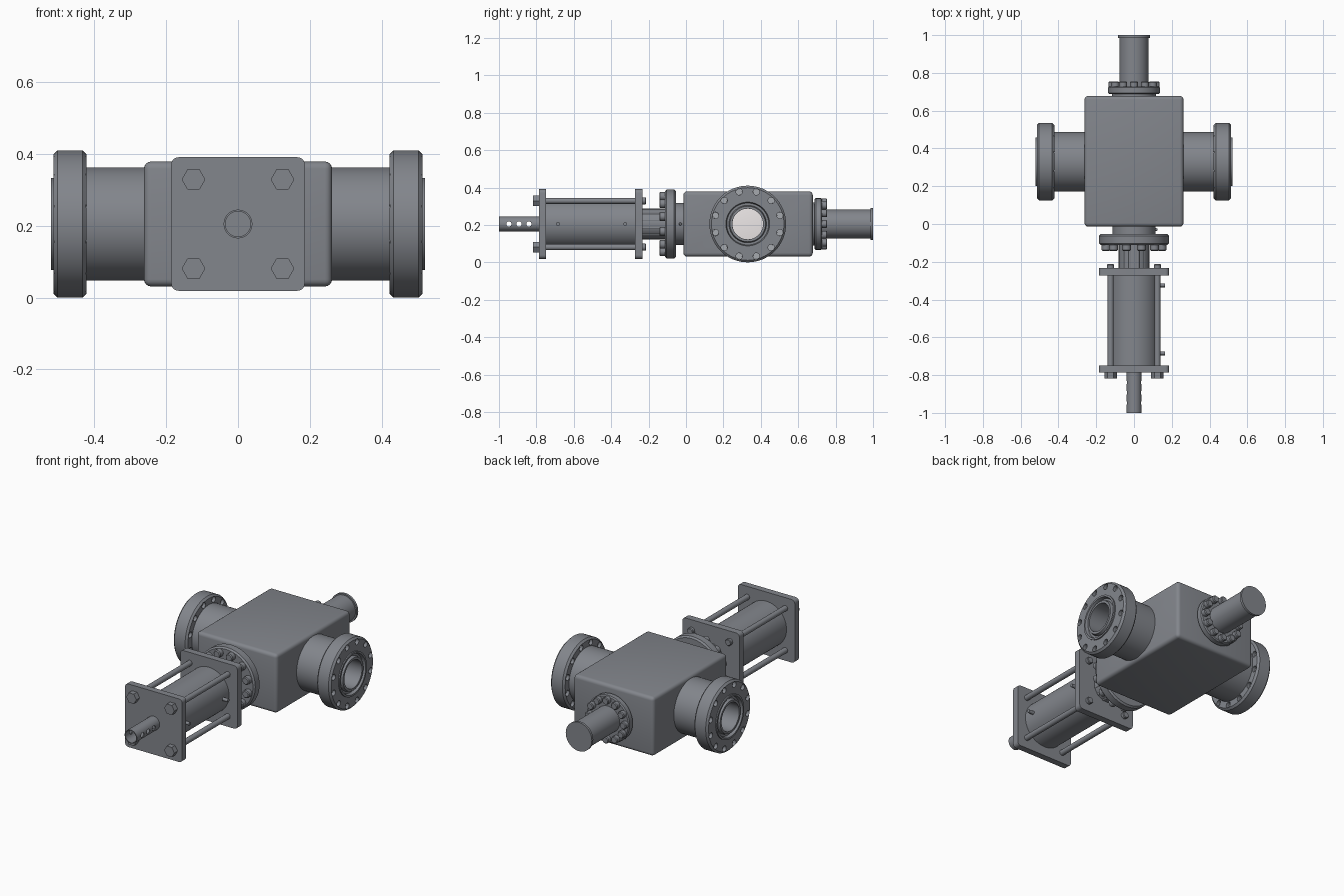
import bpy, bmesh
from math import pi, cos, sin

if "Cube" in bpy.data.objects:
    bpy.data.objects.remove(bpy.data.objects["Cube"])

C = 0.205    # height of the common axis
BY = 0.33    # y of the pipe run


def material(name, colour):
    mat = bpy.data.materials.new(name)
    mat.diffuse_color = (*colour, 1)
    mat.use_nodes = True
    mat.node_tree.nodes["Principled BSDF"].inputs["Base Color"].default_value = mat.diffuse_color
    return mat


STEEL = material("blue_grey_steel", (0.225, 0.237, 0.262))
LIGHT = material("light_metal", (0.85, 0.81, 0.81))
STUD = material("stud_metal", (0.38, 0.4, 0.43))


def finish(bm, name, mat=STEEL):
    bmesh.ops.recalc_face_normals(bm, faces=bm.faces)
    me = bpy.data.meshes.new(name)
    bm.to_mesh(me)
    bm.free()
    me.materials.append(mat)
    ob = bpy.data.objects.new(name, me)
    bpy.context.collection.objects.link(ob)
    bpy.ops.object.select_all(action='DESELECT')
    bpy.context.view_layer.objects.active = ob
    ob.select_set(True)
    bpy.ops.object.shade_smooth_by_angle(angle=0.6)
    return ob


def spin(bm, prof, axis='Y', centre=(0, 0, C), n=48, closed=False):
    """Revolve (radius, distance) points round the X or Y axis."""
    rings = []
    for r, t in prof:
        ring = []
        for i in range(n):
            a = 2 * pi * i / n
            p = (r * cos(a), t, r * sin(a)) if axis == 'Y' else (t, r * cos(a), r * sin(a))
            ring.append(bm.verts.new([p[k] + centre[k] for k in range(3)]))
        rings.append(ring)
    pairs = list(zip(rings, rings[1:]))
    if closed:
        pairs.append((rings[-1], rings[0]))
    else:
        bm.faces.new(rings[0])
        bm.faces.new(rings[-1])
    for p, q in pairs:
        for i in range(n):
            j = (i + 1) % n
            bm.faces.new((p[i], p[j], q[j], q[i]))


def lathe(name, prof, axis='Y', centre=(0, 0, C), n=48, closed=False):
    bm = bmesh.new()
    spin(bm, prof, axis, centre, n, closed)
    return finish(bm, name)


def copies(name, prof, centres, axis='Y', n=24, mat=STEEL):
    bm = bmesh.new()
    for c in centres:
        spin(bm, prof, axis, c, n)
    return finish(bm, name, mat)


def circle(r, count, a0):
    return [(r * cos(a0 + 2 * pi * i / count), 0, C + r * sin(a0 + 2 * pi * i / count))
            for i in range(count)]


def block(name, half, centre, bevel, only_y=False, mat=STEEL):
    """Box with rounded edges; only_y rounds just the edges running along y."""
    bm = bmesh.new()
    bmesh.ops.create_cube(bm, size=2)
    for v in bm.verts:
        v.co = [v.co[k] * half[k] + centre[k] for k in range(3)]
    edges = [e for e in bm.edges
             if not only_y or abs(e.verts[0].co.y - e.verts[1].co.y) > 1e-4]
    bmesh.ops.bevel(bm, geom=edges, offset=bevel, segments=4, profile=0.5, affect='EDGES')
    return finish(bm, name, mat)


def cut(ob, cutter):
    mod = ob.modifiers.new("cut", 'BOOLEAN')
    mod.operation = 'DIFFERENCE'
    mod.solver = 'EXACT'
    mod.object = cutter
    bpy.ops.object.select_all(action='DESELECT')
    bpy.context.view_layer.objects.active = ob
    ob.select_set(True)
    bpy.ops.object.modifier_apply(modifier=mod.name)
    bpy.data.objects.remove(cutter)
    bpy.ops.object.shade_smooth_by_angle(angle=0.6)


# valve body with the bore running in from both sides to the gate
body = block("valve_body", (0.262, 0.346, 0.174), (0, 0.332, C), 0.02)
cut(body, copies("bore_cutter", [(0.082, 0.05), (0.082, 0.3)],
                 [(0, BY, C), (-0.35, BY, C)], 'X', 48))
block("gate", (0.055, 0.1, 0.1), (0, BY, C), 0.002, mat=LIGHT)

# side pipes with drilled flanges, raised faces, seal grooves and recessed studs
side = [(0.082, 0.25), (0.158, 0.25), (0.158, 0.422), (0.194, 0.422), (0.205, 0.433),
        (0.205, 0.503), (0.194, 0.514), (0.128, 0.514), (0.128, 0.521), (0.117, 0.521),
        (0.112, 0.503), (0.1, 0.503), (0.095, 0.521), (0.082, 0.521)]
for s, label in ((-1, "left"), (1, "right")):
    flange = lathe(label + "_flanged_pipe", [(r, s * t) for r, t in side], 'X',
                   (0, BY, C), 64, True)
    holes = [(0, BY + x, z) for x, _, z in circle(0.178, 12, pi / 12)]
    cut(flange, copies("hole_cutter", [(0.017, s * 0.41), (0.017, s * 0.53)], holes, 'X'))
    copies(label + "_flange_studs", [(0.0168, s * 0.44), (0.0168, s * 0.495)],
           holes, 'X', mat=STUD)

# front bonnet: collar, flange and ring of bolts
lathe("bonnet_collar", [(0.113, -0.06), (0.113, 0)])
lathe("bonnet_flange", [(0.176, -0.112), (0.185, -0.103), (0.185, -0.063), (0.176, -0.054)], n=64)
copies("bonnet_bolts", [(0.023, -0.108), (0.023, -0.138), (0.018, -0.143)],
       circle(0.153, 12, pi / 12), n=12)
lathe("grease_fitting", [(0.008, 0.1), (0.008, 0.118), (0.005, 0.124)], 'X', (0, -0.03, C), 16)

# lightly ribbed neck between bonnet and actuator
lathe("neck", [(0.083, -0.235), (0.083, -0.105)])
copies("neck_ribs", [(0.009, -0.235), (0.009, -0.105)], circle(0.077, 12, pi / 12), n=12)

# actuator cylinder, end plates, tie rods and fasteners
block("actuator_inner_plate", (0.186, 0.02, 0.186), (0, -0.252, C), 0.02, True)
block("actuator_outer_plate", (0.186, 0.019, 0.186), (0, -0.768, C), 0.02, True)
lathe("actuator_cylinder", [(0.132, -0.76), (0.132, -0.26)], n=64)
corners = [(x, 0, C + z) for x in (-0.124, 0.124) for z in (-0.124, 0.124)]
copies("tie_rods", [(0.016, -0.76), (0.016, -0.26)], corners)
copies("tie_rod_heads", [(0.033, -0.78), (0.033, -0.818)], corners, n=6)
copies("tie_rod_ends", [(0.019, -0.24), (0.019, -0.217), (0.016, -0.213)], corners)
copies("air_ports", [(0.01, 0.12), (0.01, 0.165)], [(0, -0.325, C), (0, -0.685, C)], 'X', 16)

# hollow position sleeve with three cross holes
rod = lathe("position_sleeve", [(0.04, -0.77), (0.04, -1.0), (0.035, -1.0), (0.035, -0.77)],
            closed=True)
cut(rod, copies("sleeve_hole_cutter", [(0.014, -0.1), (0.014, 0.1)],
                [(0, y, C) for y in (-0.947, -0.893, -0.84)], 'X'))

# rear bonnet: collar, flange, bolts and tail tube with end cap
lathe("rear_collar", [(0.116, 0.665), (0.116, 0.695)])
lathe("rear_flange", [(0.132, 0.688), (0.138, 0.694), (0.138, 0.722), (0.132, 0.728)], n=64)
copies("rear_bolts", [(0.021, 0.72), (0.021, 0.75), (0.017, 0.755)],
       circle(0.115, 12, 0), n=12)
lathe("tail_tube", [(0.077, 0.68), (0.077, 0.986), (0.085, 0.986), (0.085, 1.0)])
